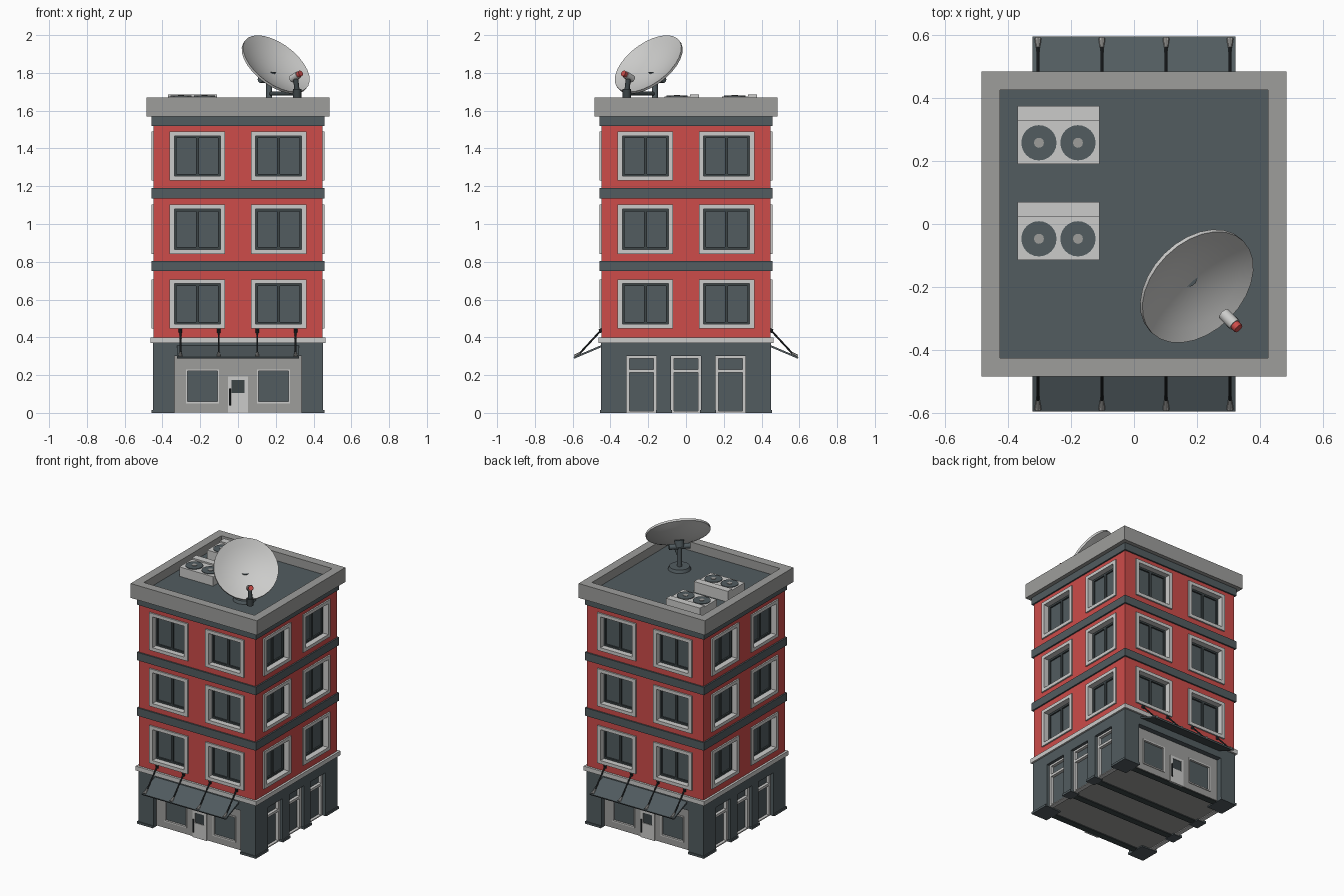
import bpy, bmesh, math
from mathutils import Matrix, Vector

if "Cube" in bpy.data.objects:
    bpy.data.objects.remove(bpy.data.objects["Cube"])


def material(name, rgb):
    m = bpy.data.materials.new(name)
    m.diffuse_color = (*rgb, 1)
    m.use_nodes = True
    m.node_tree.nodes["Principled BSDF"].inputs["Base Color"].default_value = m.diffuse_color
    return m


RED = material("red wall", (0.61, 0.072, 0.067))
SLATE = material("slate", (0.084, 0.107, 0.117))
DARK = material("dark slate", (0.045, 0.058, 0.062))
BLACK = material("dark metal", (0.025, 0.03, 0.033))
GRAY = material("concrete gray", (0.34, 0.34, 0.33))
LIGHT = material("light gray", (0.6, 0.6, 0.59))


def finish(name, bm, mat, smooth=False):
    bmesh.ops.recalc_face_normals(bm, faces=bm.faces)
    me = bpy.data.meshes.new(name)
    bm.to_mesh(me)
    bm.free()
    me.materials.append(mat)
    if smooth:
        me.shade_smooth()
        me.set_sharp_from_angle(angle=math.radians(35))
    ob = bpy.data.objects.new(name, me)
    bpy.context.collection.objects.link(ob)
    return ob


def panel(name, mat, us, vs, w0, w1, holes=(), mtx=Matrix()):
    """Thick slab over the grid us x vs, with the listed (column, row) cells left open."""
    bm, cache = bmesh.new(), {}
    nu, nv = len(us) - 1, len(vs) - 1

    def vert(i, j, k):
        if (i, j, k) not in cache:
            cache[i, j, k] = bm.verts.new(mtx @ Vector((us[i], vs[j], (w0, w1)[k])))
        return cache[i, j, k]

    def solid(i, j):
        return 0 <= i < nu and 0 <= j < nv and (i, j) not in holes

    for i in range(nu):
        for j in range(nv):
            if not solid(i, j):
                continue
            ring = [(i, j), (i + 1, j), (i + 1, j + 1), (i, j + 1)]
            for k in (0, 1):
                bm.faces.new([vert(*c, k) for c in ring])
            for n, (di, dj) in enumerate([(0, -1), (1, 0), (0, 1), (-1, 0)]):
                if not solid(i + di, j + dj):
                    a, b = ring[n], ring[(n + 1) % 4]
                    bm.faces.new([vert(*a, 0), vert(*b, 0), vert(*b, 1), vert(*a, 1)])
    return finish(name, bm, mat)


def box(name, mat, x0, x1, y0, y1, z0, z1):
    return panel(name, mat, [x0, x1], [y0, y1], z0, z1)


def bar(name, mat, p, q, r1, r2=None, n=12):
    p, q = Vector(p), Vector(q)
    bm = bmesh.new()
    mtx = Matrix.Translation((p + q) / 2) @ (q - p).to_track_quat('Z', 'Y').to_matrix().to_4x4()
    bmesh.ops.create_cone(bm, cap_ends=True, segments=n, radius1=r1,
                          radius2=r1 if r2 is None else r2, depth=(q - p).length, matrix=mtx)
    return finish(name, bm, mat, True)


def side(k):
    """Local (across, up, outward) to world for wall k: 0 front, 1 right, 2 back, 3 left."""
    return Matrix.Rotation(k * math.pi / 2, 4, 'Z') @ Matrix.Rotation(math.pi / 2, 4, 'X')


# upper red walls with framed, recessed windows on all four sides
ROWS = (0.577, 0.972, 1.36)
hw, hh = 0.123, 0.108
cuts = [0.40] + [z + s * hh for z in ROWS for s in (-1, 1)] + [1.53]
for k in range(4):
    M = side(k)
    e = 0.447 if k % 2 == 0 else 0.40
    panel("red_wall", RED, [-e, -0.215 - hw, -0.215 + hw, 0.215 - hw, 0.215 + hw, e], cuts,
          0.40, 0.447, [(i, j) for i in (1, 3) for j in (1, 3, 5)], M)
    for u in (-0.215, 0.215):
        for z in ROWS:
            T = M @ Matrix.Translation((u, z, 0))
            panel("window_surround", LIGHT, [-0.147, -0.122, 0.122, 0.147],
                  [-0.13, -0.107, 0.107, 0.13], 0.40, 0.457, [(1, 1)], T)
            panel("window_sash", DARK, [-0.122, -0.11, -0.008, 0.008, 0.11, 0.122],
                  [-0.107, -0.095, 0.095, 0.107], 0.40, 0.418, [(1, 1), (3, 1)], T)
            panel("window_glass", SLATE, [-0.122, 0.122], [-0.107, 0.107], 0.402, 0.408, (), T)

# horizontal bands, cornice and roof
for name, mat, h, z0, z1 in [("ground_floor_ledge", LIGHT, 0.462, 0.37, 0.40),
                             ("lower_band", SLATE, 0.457, 0.75, 0.805),
                             ("upper_band", SLATE, 0.457, 1.135, 1.19),
                             ("top_band", SLATE, 0.457, 1.52, 1.575),
                             ("roof_floor", SLATE, 0.43, 1.575, 1.61)]:
    box(name, mat, -h, h, -h, h, z0, z1)
ring = [-0.485, -0.425, 0.425, 0.485]
panel("cornice", GRAY, ring, ring, 1.57, 1.67, [(1, 1)])

# shop fronts with awnings, front and back
for k in (0, 2):
    M = side(k)
    panel("shop_wall", SLATE, [-0.45, -0.335, 0.335, 0.45], [0, 0.30, 0.37], 0.40, 0.45, [(1, 0)], M)
    panel("shop_front", GRAY, [-0.335, -0.27, -0.105, 0.105, 0.27, 0.335],
          [0.005, 0.055, 0.225, 0.30], 0.395, 0.415, [(1, 1), (3, 1)], M)
    for u in (-0.1875, 0.1875):
        T = M @ Matrix.Translation((u, 0.14, 0))
        panel("shop_window_frame", LIGHT, [-0.088, -0.079, 0.079, 0.088],
              [-0.09, -0.081, 0.081, 0.09], 0.40, 0.42, [(1, 1)], T)
        panel("shop_window_glass", SLATE, [-0.083, 0.083], [-0.085, 0.085], 0.40, 0.406, (), T)
    panel("shop_door", LIGHT, [-0.053, -0.035, 0.035, 0.053], [0.002, 0.105, 0.175, 0.192],
          0.41, 0.421, [(1, 1)], M)
    panel("shop_door_glass", DARK, [-0.035, 0.035], [0.105, 0.175], 0.41, 0.417, (), M)
    bar("shop_door_handle", BLACK, M @ Vector((-0.043, 0.04, 0.427)),
        M @ Vector((-0.043, 0.13, 0.427)), 0.005, n=8)
    A = M @ Matrix.Translation((0, 0.36, 0.445)) @ Matrix.Rotation(math.radians(113), 4, 'X')
    panel("awning", SLATE, [-0.323, 0.323], [0, 0.164], 0, 0.01, (), A)
    for u in (-0.305, -0.102, 0.102, 0.305):
        pts = [M @ Vector((u, v, w)) for v, w in
               ((0.44, 0.447), (0.318, 0.56), (0.298, 0.588), (0.425, 0.447), (0.445, 0.455))]
        bar("awning_rod", BLACK, pts[0], pts[1], 0.005, n=8)
        bar("awning_rod_bracket", GRAY, pts[1], pts[2], 0.006, 0.011, 8)
        bar("awning_wall_bracket", BLACK, pts[3], pts[4], 0.009, n=8)

# side walls with three glazed doors each
for k in (1, 3):
    M = side(k)
    panel("side_wall", SLATE, [-0.40, -0.315, -0.155, -0.08, 0.08, 0.155, 0.315, 0.40],
          [0, 0.30, 0.37], 0.40, 0.45, [(1, 0), (3, 0), (5, 0)], M)
    for u in (-0.235, 0, 0.235):
        T = M @ Matrix.Translation((u, 0, 0))
        panel("side_door_frame", LIGHT, [-0.08, -0.063, 0.063, 0.08],
              [0.003, 0.01, 0.213, 0.23, 0.287, 0.30], 0.40, 0.43, [(1, 1), (1, 3)], T)
        panel("side_door_glass", SLATE, [-0.063, 0.063], [0.01, 0.287], 0.40, 0.41, (), T)

# underside, rails and pillar feet
box("ground_slab", GRAY, -0.405, 0.405, -0.405, 0.405, 0.008, 0.02)
for y, h in ((-0.388, 0.068), (-0.117, 0.042), (0.117, 0.042), (0.388, 0.068)):
    box("floor_rail", DARK, -0.40, 0.40, y - 0.022, y + 0.022, 0.002, 0.012)
    for s in (-1, 1):
        a, b = sorted((s * 0.457, s * (0.335 if h > 0.05 else 0.39)))
        box("pillar_foot", SLATE, a, b, y - h, y + h, 0, 0.015)

# two rooftop air conditioners
for y in (-0.115, 0.19):
    box("air_conditioner", LIGHT, -0.37, -0.11, y, y + 0.185, 1.605, 1.675)
    box("air_conditioner_ridge", LIGHT, -0.37, -0.11, y + 0.137, y + 0.185, 1.61, 1.685)
    for x in (-0.302, -0.178):
        bar("fan_opening", SLATE, (x, y + 0.068, 1.67), (x, y + 0.068, 1.679), 0.056, n=24)
        bar("fan_hub", GRAY, (x, y + 0.068, 1.672), (x, y + 0.068, 1.682), 0.016, n=12)

# satellite dish: lathed bowl tilted to the front right
N = Vector((0.515, -0.515, 0.685)).normalized()
C = Vector((0.203, -0.201, 1.849))
R, DEPTH, SEG = 0.206, 0.05, 28
inner = [(R * t, DEPTH * (t * t - 1)) for t in (0.0, 0.2, 0.4, 0.6, 0.8, 1.0)]
outer = [(r, z - 0.014) for r, z in reversed(inner)]
bm = bmesh.new()
vs = [bm.verts.new((r, 0, z)) for r, z in inner + outer]
es = [bm.edges.new(p) for p in zip(vs, vs[1:])]
bmesh.ops.spin(bm, geom=vs + es, cent=(0, 0, 0), axis=(0, 0, 1), angle=math.tau, steps=SEG)
bmesh.ops.remove_doubles(bm, verts=bm.verts, dist=1e-5)
bm.transform(Matrix.Translation(C) @ N.to_track_quat('Z', 'Y').to_matrix().to_4x4())
finish("dish", bm, LIGHT, True)

# dish mount and feed
m = 0.165
bar("dish_base", SLATE, (m, -m, 1.605), (m, -m, 1.63), 0.075, 0.065, 20)
bar("dish_mast", SLATE, (m, -m, 1.62), (m, -m, 1.765), 0.016)
bar("dish_pivot", SLATE, (m - 0.048, -m - 0.048, 1.765), (m + 0.048, -m + 0.048, 1.765), 0.018)
bar("dish_bracket", SLATE, (m, -m, 1.765), C - N * (DEPTH + 0.01), 0.03)
bar("feed_arm", DARK, (m, -m, 1.69), (0.315, -0.315, 1.69), 0.011)
bar("feed_joint", DARK, (0.313, -0.313, 1.668), (0.313, -0.313, 1.715), 0.022)
bar("feed_post", DARK, (0.313, -0.313, 1.70), (0.305, -0.305, 1.775), 0.014)
bar("feed_horn", LIGHT, (0.285, -0.285, 1.768), (0.32, -0.32, 1.79), 0.02)
bar("feed_cap", RED, (0.318, -0.318, 1.789), (0.332, -0.332, 1.798), 0.016)
